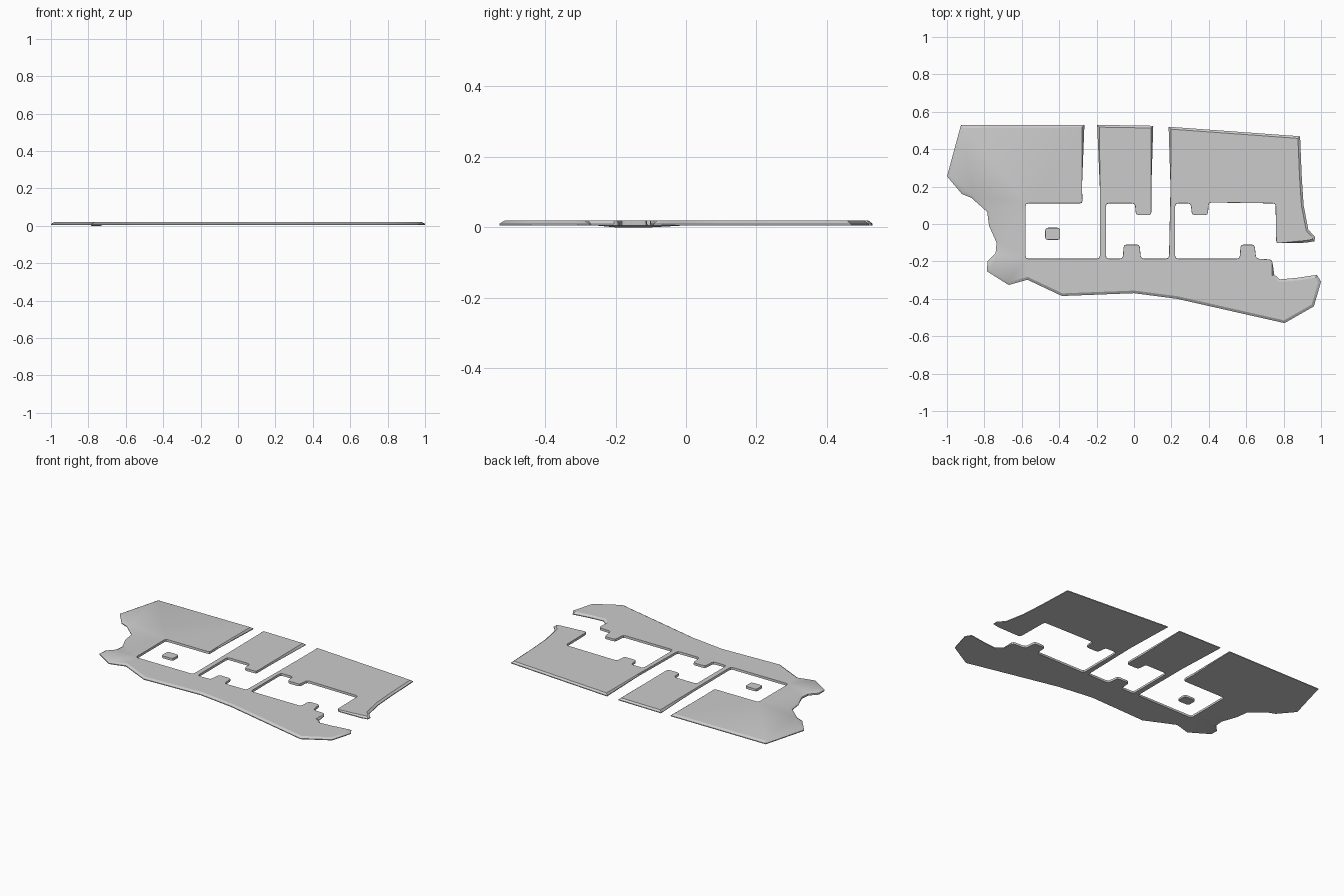
import bpy, bmesh, math
from mathutils import Vector

if "Cube" in bpy.data.objects:
    bpy.data.objects.remove(bpy.data.objects["Cube"])

BASE, RIM, TOP = 0.005, 0.010, 0.019

# Outline runs clockwise in named stretches
slit_and_room_west = [(-0.265, 0.53), (-0.278, 0.2), (-0.275, 0.11), (-0.58, 0.11),
                      (-0.58, -0.185), (-0.183, -0.185), (-0.183, 0.2), (-0.197, 0.53)]
slit_and_room_mid = [(0.103, 0.525), (0.093, 0.2), (0.093, 0.048), (0.01, 0.048),
                     (0.005, 0.11), (-0.15, 0.11), (-0.15, -0.185), (-0.06, -0.185),
                     (-0.055, -0.11), (0.03, -0.11), (0.037, -0.185), (0.187, -0.185),
                     (0.195, 0.2), (0.185, 0.52)]
coast_east = [(0.888, 0.469), (0.897, 0.25), (0.907, 0.1), (0.932, -0.03), (0.967, -0.068),
              (0.966, -0.092), (0.92, -0.1)]
room_east = [(0.76, -0.103), (0.757, 0.11), (0.4, 0.115), (0.395, 0.048), (0.31, 0.048),
             (0.303, 0.11), (0.22, 0.11), (0.22, -0.185), (0.565, -0.185), (0.57, -0.11),
             (0.645, -0.11), (0.653, -0.185), (0.738, -0.19)]
coast_south = [(0.75, -0.27), (0.78, -0.296), (0.87, -0.288), (0.978, -0.272), (1, -0.308),
               (0.962, -0.44), (0.805, -0.53), (0.23, -0.4), (0, -0.37),
               (-0.385, -0.385), (-0.57, -0.298)]
coast_west = [(-0.67, -0.326), (-0.787, -0.253), (-0.783, -0.2), (-0.74, -0.155), (-0.735, -0.1),
              (-0.775, -0.01), (-0.785, 0.065), (-0.87, 0.14), (-0.92, 0.16), (-1, 0.255),
              (-0.925, 0.53)]
island = [(-0.475, -0.02), (-0.395, -0.02), (-0.395, -0.085), (-0.475, -0.085)]


def tag(points, width, radius):
    return [(Vector(p), width, radius) for p in points]


def rounded(pts):
    """Replace each corner by a short three-point arc."""
    out = []
    n = len(pts)
    for i, (p, w, r) in enumerate(pts):
        a, b = pts[i - 1][0] - p, pts[(i + 1) % n][0] - p
        r = min(r, 0.35 * a.length, 0.35 * b.length)
        if r < 1e-4 or abs(a.angle(b) - math.pi) < 0.3:
            out.append((p, w))
            continue
        s, e = p + a.normalized() * r, p + b.normalized() * r
        out += [(s, w), ((s + e) * 0.25 + p * 0.5, w), (e, w)]
    return out


def inset(pts):
    """Mitred inset of a clockwise outline with a width per corner."""
    out = []
    n = len(pts)
    for i, (p, w) in enumerate(pts):
        d0 = (p - pts[i - 1][0]).normalized()
        d1 = (pts[(i + 1) % n][0] - p).normalized()
        n0, n1 = Vector((d0.y, -d0.x)), Vector((d1.y, -d1.x))
        m = (n0 + n1).normalized()
        out.append(p + m * (w / max(m.dot(n0), 0.5)))
    return out


def slab(name, tagged, shore=()):
    pts = rounded(tagged)
    top = inset(pts)
    low = {tuple(Vector(p)) for p in shore}
    bm = bmesh.new()
    rings = [
        [bm.verts.new((p.x, p.y, BASE)) for p in top],
        [bm.verts.new((p.x, p.y, 0 if tuple(p) in low else BASE)) for p, w in pts],
        [bm.verts.new((p.x, p.y, RIM)) for p, w in pts],
        [bm.verts.new((p.x, p.y, TOP)) for p in top]]
    n = len(pts)
    for lo, hi in zip(rings, rings[1:]):
        for i in range(n):
            j = (i + 1) % n
            bm.faces.new((lo[i], hi[i], hi[j], lo[j]))
    caps = [bm.faces.new(rings[0]), bm.faces.new(rings[-1][::-1])]
    bm.normal_update()
    bmesh.ops.triangulate(bm, faces=caps)
    bmesh.ops.recalc_face_normals(bm, faces=bm.faces[:])
    me = bpy.data.meshes.new(name)
    bm.to_mesh(me)
    bm.free()
    ob = bpy.data.objects.new(name, me)
    bpy.context.collection.objects.link(ob)
    bpy.ops.object.select_all(action='DESELECT')
    ob.select_set(True)
    bpy.context.view_layer.objects.active = ob
    bpy.ops.object.shade_smooth_by_angle(angle=math.radians(30))


def wall(points):
    # Slopes widen only towards the open northern mouths
    return [(Vector(p), 0.012 if p[1] > 0.4 else 0.001, 0 if p[1] > 0.4 else 0.015)
            for p in points]


# Main terrain plate with bevelled coast and upright inner walls
slab("terrain_plate",
     wall(slit_and_room_west) + wall(slit_and_room_mid) + tag(coast_east, 0.012, 0)
     + wall(room_east) + tag(coast_south, 0.014, 0) + tag(coast_west, 0.016, 0),
     shore=coast_west[2:5])

# Small loose block inside the western room
slab("island_block", tag(island, 0.001, 0.015))
